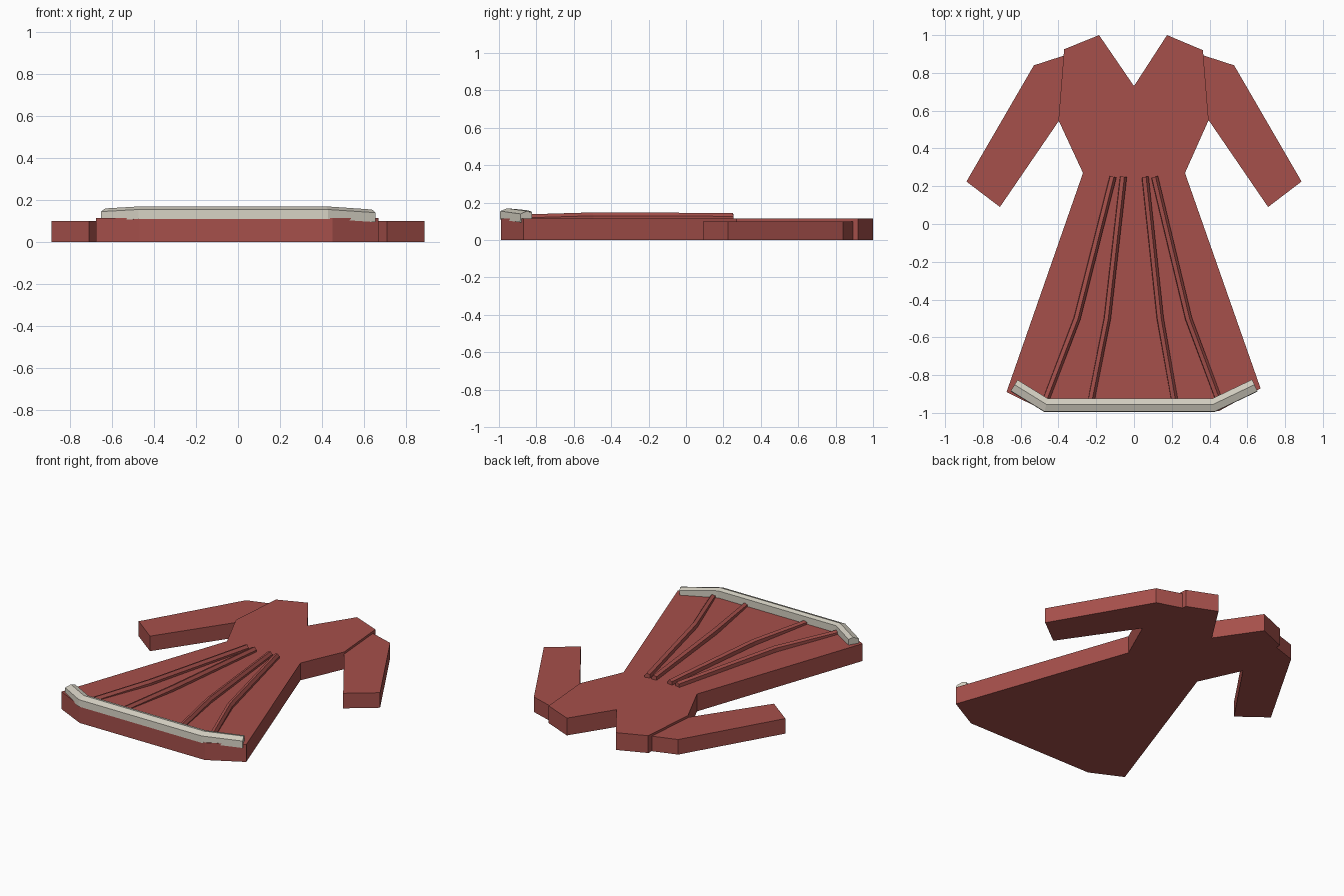
import bpy, bmesh
from mathutils import Vector

cube = bpy.data.objects.get("Cube")
if cube:
    bpy.data.objects.remove(cube, do_unlink=True)


def material(name, color):
    mat = bpy.data.materials.new(name)
    mat.use_nodes = True
    mat.diffuse_color = color
    mat.node_tree.nodes["Principled BSDF"].inputs["Base Color"].default_value = color
    return mat


red = material("brick red cloth", (0.38, 0.08, 0.07, 1))
cream = material("cream trim", (0.66, 0.63, 0.54, 1))


def finish(name, bm, mat):
    bmesh.ops.recalc_face_normals(bm, faces=bm.faces)
    mesh = bpy.data.meshes.new(name)
    bm.to_mesh(mesh)
    bm.free()
    mesh.materials.append(mat)
    obj = bpy.data.objects.new(name, mesh)
    bpy.context.collection.objects.link(obj)
    return obj


def slab(name, outline, height, mat):
    """Extrude a flat outline upward from the ground."""
    bm = bmesh.new()
    base = bm.faces.new([bm.verts.new((x, y, 0)) for x, y in outline])
    ext = bmesh.ops.extrude_face_region(bm, geom=[base])
    top = [g for g in ext["geom"] if isinstance(g, bmesh.types.BMVert)]
    bmesh.ops.translate(bm, verts=top, vec=(0, 0, height))
    return finish(name, bm, mat)


def sweep(name, path, section, mat):
    """Carry a cross-section (sideways, up) along a path with mitred corners."""
    pts = [Vector(p) for p in path]
    bm = bmesh.new()
    rings = []
    for i, p in enumerate(pts):
        dirs = [(b - a).to_2d().normalized()
                for a, b in zip(pts[max(i - 1, 0):i + 1], pts[max(i - 1, 0) + 1:i + 2])]
        normals = [Vector((-d.y, d.x)) for d in dirs]
        side = sum(normals, Vector((0, 0))).normalized()
        side /= side.dot(normals[0])
        rings.append([bm.verts.new((p.x + side.x * u, p.y + side.y * u, p.z + v))
                      for u, v in section])
    n = len(section)
    for a, b in zip(rings, rings[1:]):
        for k in range(n):
            bm.faces.new((a[k], a[(k + 1) % n], b[(k + 1) % n], b[k]))
    bm.faces.new(rings[0])
    bm.faces.new(rings[-1])
    return finish(name, bm, mat)


# Bodice and skirt in one flat piece
slab("dress_body", [
    (0, 0.73), (0.175, 1), (0.365, 0.92), (0.395, 0.55), (0.27, 0.27),
    (0.67, -0.87), (0.45, -0.99), (-0.47, -0.99), (-0.675, -0.89),
    (-0.27, 0.27), (-0.4, 0.55), (-0.37, 0.925), (-0.185, 1)], 0.115, red)

# Sleeves, slightly thinner than the body
for label, s in (("left", 1), ("right", -1)):
    slab(label + "_sleeve", [
        (s * 0.36, 0.895), (s * 0.53, 0.84), (s * 0.887, 0.225),
        (s * 0.71, 0.09), (s * 0.395, 0.55)], 0.1, red)

# Raised skirt folds, from waist to hem
fold_section = [(-0.02, -0.01), (-0.017, 0.022), (0.004, 0.03), (0.017, 0.012), (0.017, -0.01)]
folds = {
    "right_outer_fold": (-0.11, -0.3, -0.465),
    "right_inner_fold": (-0.055, -0.14, -0.225),
    "left_inner_fold": (0.06, 0.14, 0.215),
    "left_outer_fold": (0.11, 0.29, 0.45),
}
for name, (top, middle, hem) in folds.items():
    sweep(name, [(top, 0.25, 0.115), (middle, -0.5, 0.118), (hem, -0.93, 0.105)],
          fold_section, red)

# Hem trim, bent up at both ends
trim_section = [(-0.035, 0), (-0.033, 0.045), (0.005, 0.06), (0.035, 0.052), (0.035, 0)]
sweep("hem_trim", [(-0.635, -0.855, 0.1), (-0.465, -0.96, 0.11),
                   (0.42, -0.96, 0.11), (0.64, -0.855, 0.095)],
      trim_section, cream)
